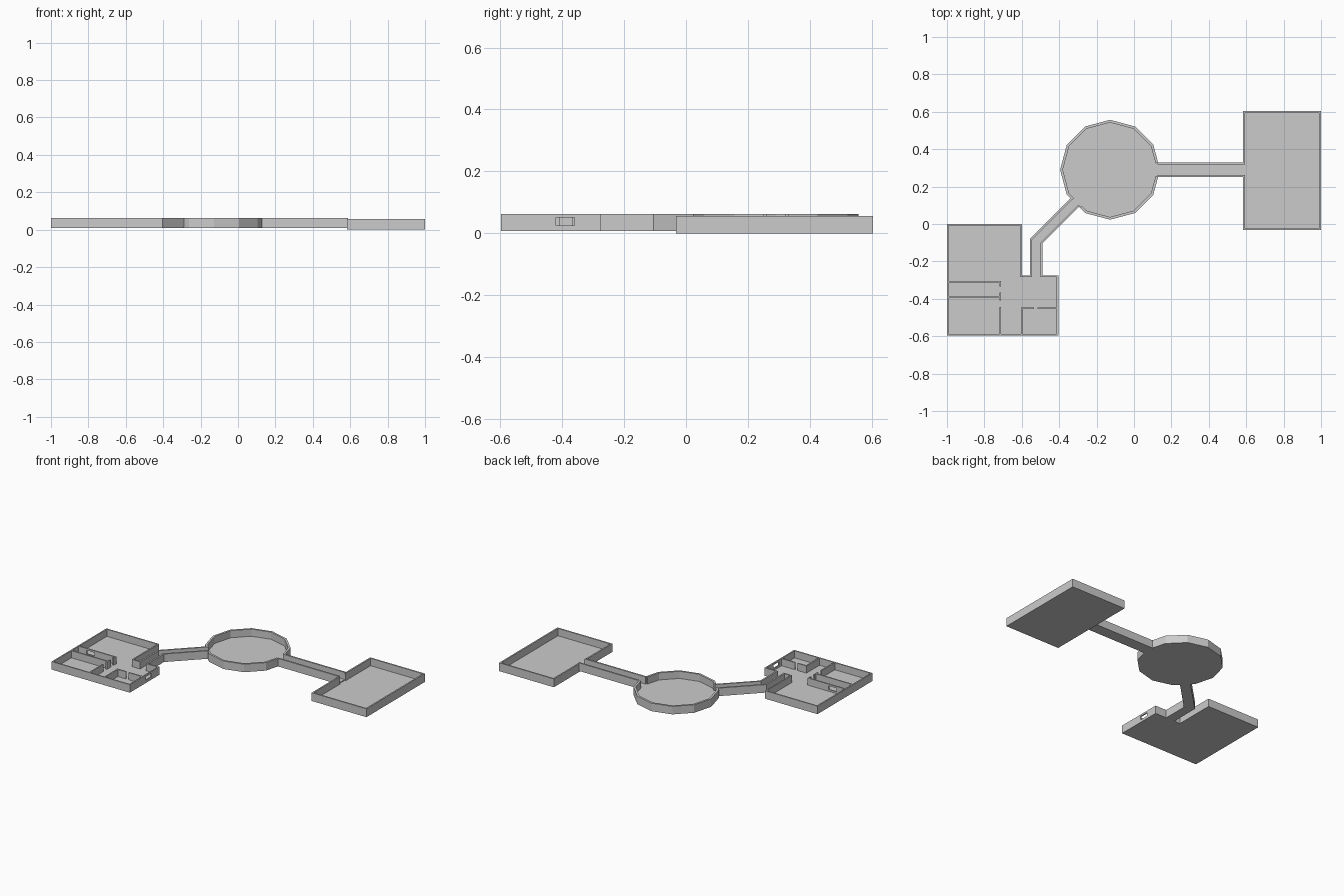
import bpy, bmesh, math
from mathutils import Vector

if "Cube" in bpy.data.objects:
    bpy.data.objects.remove(bpy.data.objects["Cube"], do_unlink=True)

grey = bpy.data.materials.new("plain grey")
grey.use_nodes = True
color = (0.6, 0.6, 0.6, 1)
grey.diffuse_color = color
grey.node_tree.nodes["Principled BSDF"].inputs["Base Color"].default_value = color

LOW, HIGH = 0.008, 0.063      # house, corridors and round hall
FLOOR = 0.006                 # floor slab thickness


def prism(name, outline, z0, z1):
    """Extrude a flat outline between two heights."""
    bm = bmesh.new()
    face = bm.faces.new([bm.verts.new((x, y, z0)) for x, y in outline])
    up = bmesh.ops.extrude_face_region(bm, geom=[face])["geom"]
    bmesh.ops.translate(bm, vec=(0, 0, z1 - z0),
                        verts=[v for v in up if isinstance(v, bmesh.types.BMVert)])
    bmesh.ops.recalc_face_normals(bm, faces=bm.faces)
    mesh = bpy.data.meshes.new(name)
    bm.to_mesh(mesh)
    bm.free()
    mesh.materials.append(grey)
    obj = bpy.data.objects.new(name, mesh)
    bpy.context.collection.objects.link(obj)
    return obj


def wall(name, path, thick, z0=LOW, z1=HIGH):
    """Mitred wall along an open path, thickened to the left of travel."""
    pts = [Vector(p) for p in path]
    normals = []
    for a, b in zip(pts, pts[1:]):
        d = (b - a).normalized()
        normals.append(Vector((-d.y, d.x)))
    inner = []
    for i, p in enumerate(pts):
        n0, n1 = normals[max(i - 1, 0)], normals[min(i, len(normals) - 1)]
        inner.append(p + (n0 + n1) * thick / (1 + n0.dot(n1)))
    return prism(name, pts + inner[::-1], z0, z1)


def window(target, x0, x1, y0, y1):
    """Cut a small rectangular opening through a wall."""
    cutter = prism(target.name + "_cutter", [(x0, y0), (x1, y0), (x1, y1), (x0, y1)], 0.026, 0.051)
    cutter.hide_render = True
    cutter.hide_viewport = True
    mod = target.modifiers.new("window", "BOOLEAN")
    mod.operation = 'DIFFERENCE'
    mod.solver = 'EXACT'
    mod.object = cutter


# House: floor, outer wall with a doorway to the corridor
house = [(-0.6, -0.275), (-0.6, 0), (-1, 0), (-1, -0.597), (-0.405, -0.597), (-0.405, -0.275)]
prism("house_floor", house, LOW, LOW + FLOOR)
outer = wall("house_outer_wall", [(-0.545, -0.275)] + house + [(-0.5, -0.275)], 0.009)
window(outer, -0.43, -0.38, -0.42, -0.36)

# House partitions
T = 0.009
north = wall("partition_north", [(-0.995, -0.315), (-0.711, -0.315)], T)
window(north, -0.93, -0.87, -0.33, -0.29)
wall("partition_south", [(-0.995, -0.395), (-0.711, -0.395)], T)
for name, x, y0, y1 in (("door_jamb_north", -0.711, -0.335, -0.306),
                        ("door_jamb_south", -0.711, -0.41, -0.365),
                        ("partition_middle", -0.711, -0.592, -0.445),
                        ("partition_east", -0.595, -0.592, -0.446)):
    wall(name, [(x, y0), (x, y1)], T)
wall("small_room_wall_left", [(-0.604, -0.455), (-0.535, -0.455)], T)
wall("small_room_wall_right", [(-0.515, -0.455), (-0.41, -0.455)], T)

# Bent corridor
left = [(-0.556, -0.275), (-0.556, -0.078), (-0.337, 0.141)]
right = [(-0.49, -0.275), (-0.49, -0.105), (-0.290, 0.095)]
prism("bent_corridor_floor", left + right[::-1], LOW, LOW + FLOOR)
wall("bent_corridor_left_wall", left[::-1], 0.011)
wall("bent_corridor_right_wall", right, 0.011)

# Round hall: twelve sides, open towards both corridors
ring = [(-0.128 + 0.267 * math.cos(math.radians(a)), 0.29 + 0.267 * math.sin(math.radians(a)))
        for a in range(0, 360, 30)]
prism("hall_floor", ring, LOW, LOW + FLOOR)
wall("hall_wall_north", [(0.129, 0.328)] + ring[1:8] + [(-0.33, 0.128)], 0.014)
wall("hall_wall_south", [(-0.29, 0.087)] + ring[8:] + [(0.129, 0.252)], 0.014)

# Straight corridor
prism("straight_corridor_floor", [(0.129, 0.25), (0.588, 0.25), (0.588, 0.33), (0.129, 0.33)],
      LOW, LOW + FLOOR)
wall("straight_corridor_front_wall", [(0.125, 0.25), (0.588, 0.25)], 0.011)
wall("straight_corridor_back_wall", [(0.588, 0.33), (0.125, 0.33)], 0.011)

# Large room, set slightly lower
room = [(0.583, -0.033), (1, -0.033), (1, 0.603), (0.583, 0.603)]
prism("room_floor", room, 0, FLOOR)
wall("room_wall", [(0.583, 0.261)] + room + [(0.583, 0.319)], 0.01, 0, 0.057)
